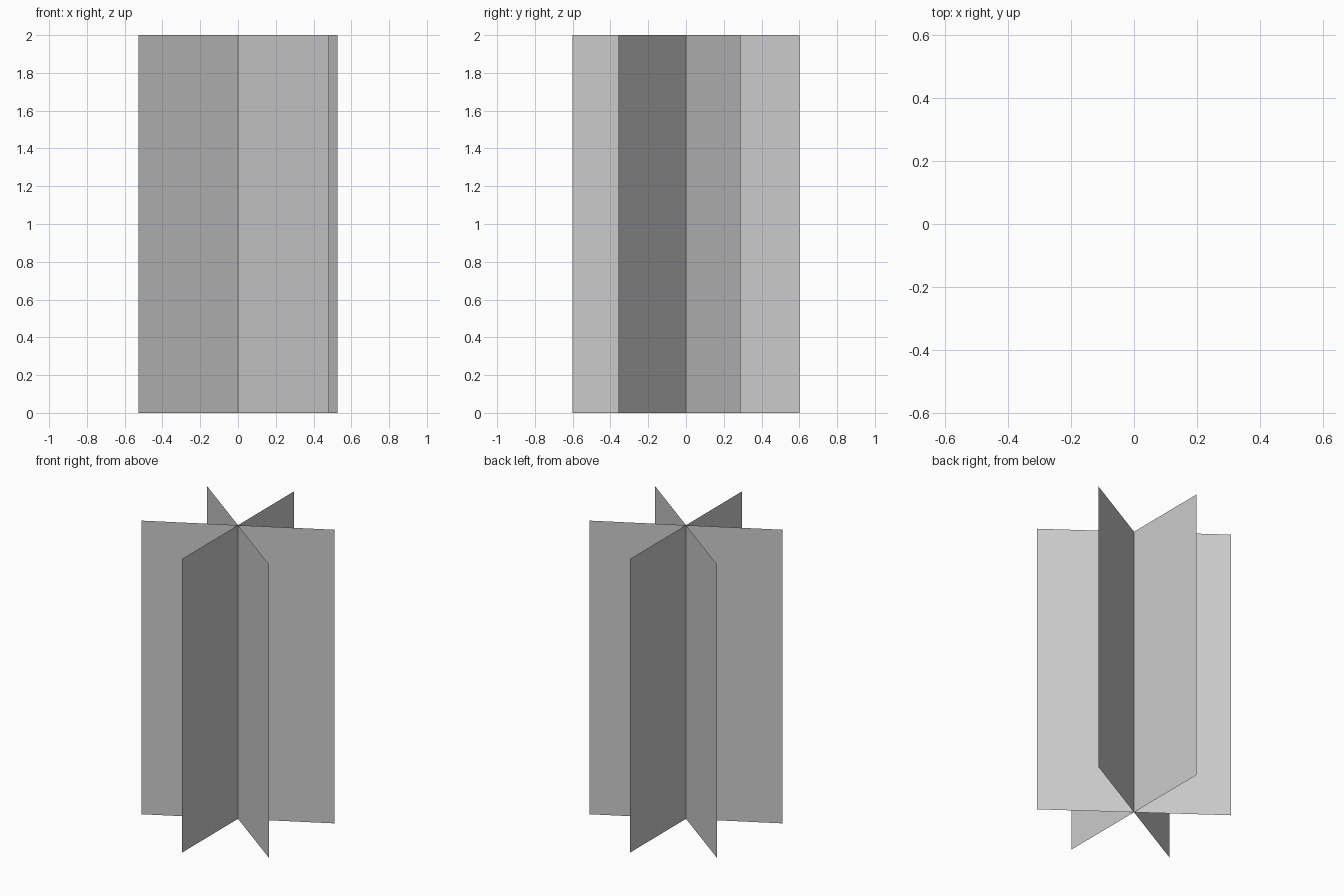
import bpy
from math import cos, sin, radians

if "Cube" in bpy.data.objects:
    bpy.data.objects.remove(bpy.data.objects["Cube"])

HALF_WIDTH = 0.6
HEIGHT = 2.0


def upright_card(name, angle):
    """Flat vertical card through the z axis, turned to the given angle."""
    x, y = HALF_WIDTH * cos(radians(angle)), HALF_WIDTH * sin(radians(angle))
    mesh = bpy.data.meshes.new(name)
    mesh.from_pydata(
        [(-x, -y, 0), (x, y, 0), (x, y, HEIGHT), (-x, -y, HEIGHT)],
        [], [(0, 1, 2, 3)])
    obj = bpy.data.objects.new(name, mesh)
    bpy.context.collection.objects.link(obj)
    return obj


# Three crossed foliage-style cards sharing the centre line
for i, angle in enumerate((90, 28.6, -36.5), 1):
    upright_card(f"crossed_card_{i}", angle)
